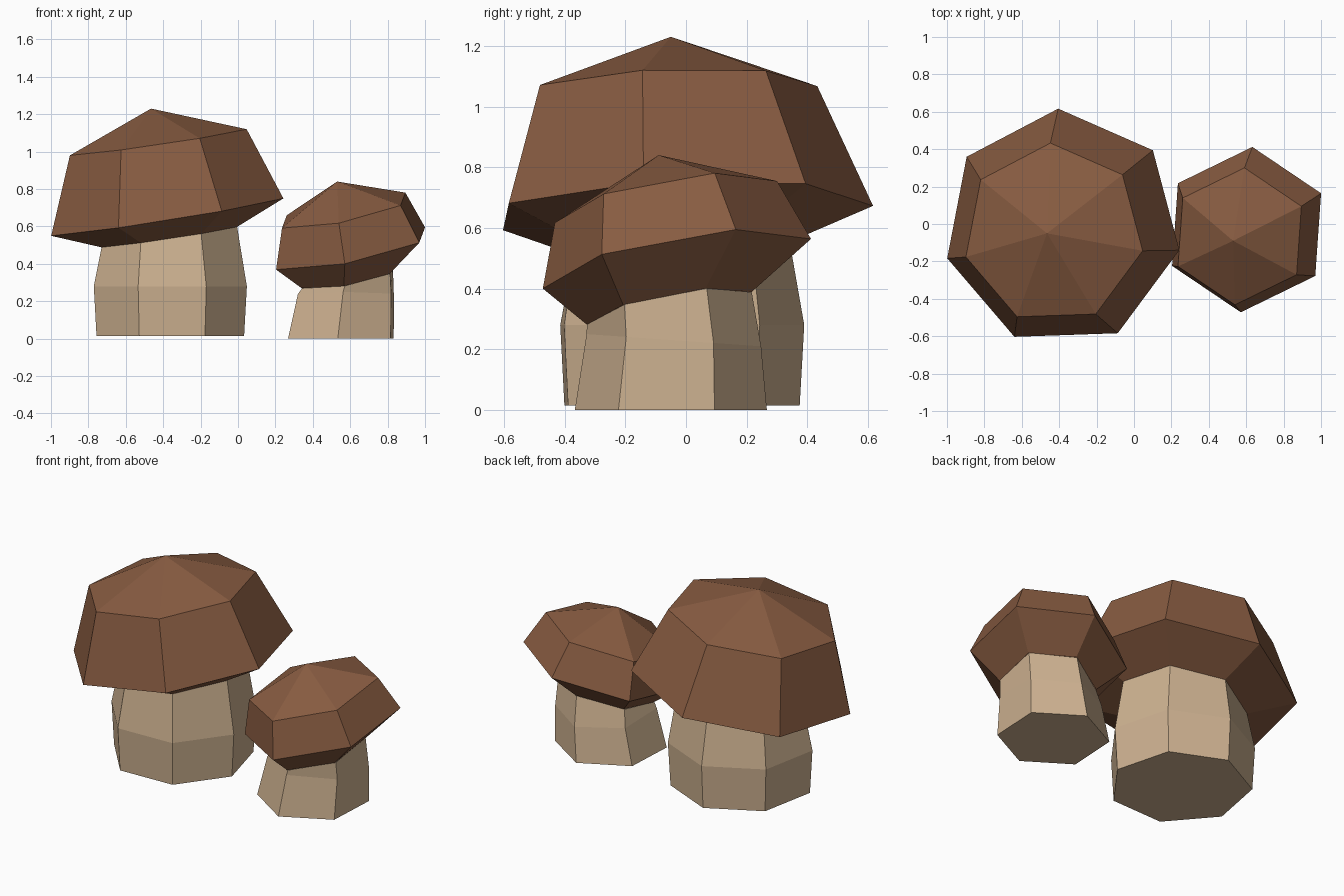
import bpy, bmesh, math

default = bpy.data.objects.get("Cube")
if default:
    bpy.data.objects.remove(default, do_unlink=True)


def material(name, rgb):
    mat = bpy.data.materials.new(name)
    mat.use_nodes = True
    color = (*rgb, 1)
    mat.diffuse_color = color
    bsdf = mat.node_tree.nodes["Principled BSDF"]
    bsdf.inputs["Base Color"].default_value = color
    bsdf.inputs["Roughness"].default_value = 0.9
    return mat


cap_brown = material("cap brown", (0.245, 0.106, 0.053))
stem_tan = material("stem tan", (0.61, 0.44, 0.28))


def add_ring(bm, sides, turn, center, radius, slope=(0, 0)):
    """Regular polygon lying on a plane that rises by slope along x and y."""
    cx, cy, cz = center
    ring = []
    for i in range(sides):
        a = math.radians(turn) + math.tau * i / sides
        dx, dy = radius * math.cos(a), radius * math.sin(a)
        ring.append(bm.verts.new((cx + dx, cy + dy, cz + slope[0] * dx + slope[1] * dy)))
    return ring


def loft(name, mat, sides, turn, rings, apex=None, floor=False):
    """Bridge stacked rings, with an optional pointed top or flat base."""
    bm = bmesh.new()
    loops = [add_ring(bm, sides, turn, *r) for r in rings]
    for low, high in zip(loops, loops[1:]):
        for i in range(sides):
            j = (i + 1) % sides
            bm.faces.new((low[i], low[j], high[j], high[i]))
    if floor:
        bm.faces.new(loops[0][::-1])
    if apex:
        tip = bm.verts.new(apex)
        for i in range(sides):
            bm.faces.new((loops[-1][i], loops[-1][(i + 1) % sides], tip))
    bm.normal_update()
    mesh = bpy.data.meshes.new(name)
    bm.to_mesh(mesh)
    bm.free()
    mesh.materials.append(mat)
    obj = bpy.data.objects.new(name, mesh)
    bpy.context.collection.objects.link(obj)
    return obj


def mushroom(prefix, sides, stem_turn, cap_turn, foot, belly, neck, rim, shoulder, apex):
    loft(prefix + "_stem", stem_tan, sides, stem_turn, [foot, belly, neck], floor=True)
    loft(prefix + "_cap", cap_brown, sides, cap_turn, [neck, rim, shoulder], apex=apex)


# Large seven-sided mushroom, cap leaning to its right
mushroom(
    "large", 7, 92, 92,
    foot=((-0.365, -0.03, 0.015), 0.405),
    belly=((-0.365, -0.03, 0.28), 0.42),
    neck=((-0.37, -0.03, 0.545), 0.372, (0.15, 0.03)),
    rim=((-0.383, -0.02, 0.654), 0.637, (0.16, 0.035)),
    shoulder=((-0.43, -0.052, 1.053), 0.485, (0.147, 0.035)),
    apex=(-0.465, -0.05, 1.23),
)

# Small six-sided mushroom, cap leaning forward and to its right
mushroom(
    "small", 6, 87, 86,
    foot=((0.55, -0.05, 0), 0.317),
    belly=((0.577, -0.04, 0.23), 0.288, (0, -0.07)),
    neck=((0.585, -0.055, 0.335), 0.272, (0.177, 0.187)),
    rim=((0.602, -0.03, 0.482), 0.443, (0.2, 0.171)),
    shoulder=((0.565, -0.066, 0.686), 0.367, (0.203, 0.173)),
    apex=(0.53, -0.09, 0.84),
)
